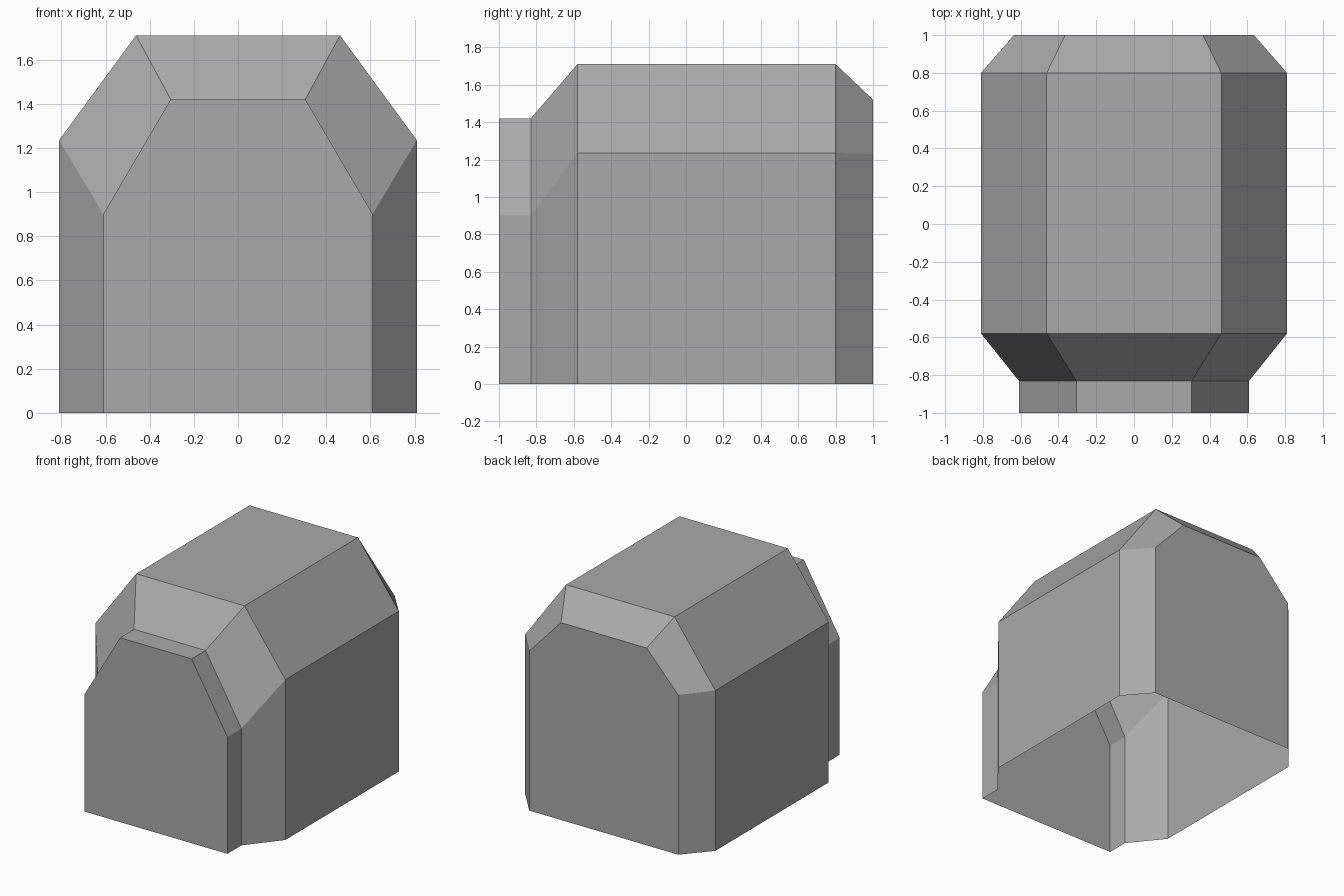
import bpy
import bmesh

cube = bpy.data.objects.get("Cube")
if cube:
    bpy.data.objects.remove(cube)

# Plain grey material
grey = bpy.data.materials.new("plain_grey")
grey.use_nodes = True
colour = (0.4, 0.4, 0.4, 1)
grey.diffuse_color = colour
grey.node_tree.nodes["Principled BSDF"].inputs["Base Color"].default_value = colour

# Sections from front to back: y, half width, shoulder height, top half width, top height
sections = [
    (-1.0, 0.61, 0.90, 0.305, 1.42),
    (-0.83, 0.61, 0.90, 0.305, 1.42),
    (-0.58, 0.81, 1.235, 0.462, 1.71),
    (0.80, 0.81, 1.235, 0.462, 1.71),
    (1.0, 0.635, 1.23, 0.365, 1.52),
]


def add_section(bm, y, half, shoulder, top_half, top):
    """One arch outline, open along the ground."""
    right = [(-half, 0), (-half, shoulder), (-top_half, top)]
    left = [(-x, z) for x, z in reversed(right)]
    return [bm.verts.new((x, y, z)) for x, z in right + left]


# Hollow shell, joined section by section and open underneath
bm = bmesh.new()
rings = [add_section(bm, *s) for s in sections]
for a, b in zip(rings, rings[1:]):
    for i in range(len(a) - 1):
        bm.faces.new((a[i], a[i + 1], b[i + 1], b[i]))

# Flat front and back walls
bm.faces.new(rings[0])
bm.faces.new(rings[-1])
bmesh.ops.recalc_face_normals(bm, faces=bm.faces)
front = min(bm.faces, key=lambda f: f.calc_center_median().y)
if front.normal.y > 0:
    bmesh.ops.reverse_faces(bm, faces=bm.faces)

mesh = bpy.data.meshes.new("hollow_cover")
bm.to_mesh(mesh)
bm.free()
mesh.materials.append(grey)
cover = bpy.data.objects.new("hollow_cover", mesh)
bpy.context.collection.objects.link(cover)
